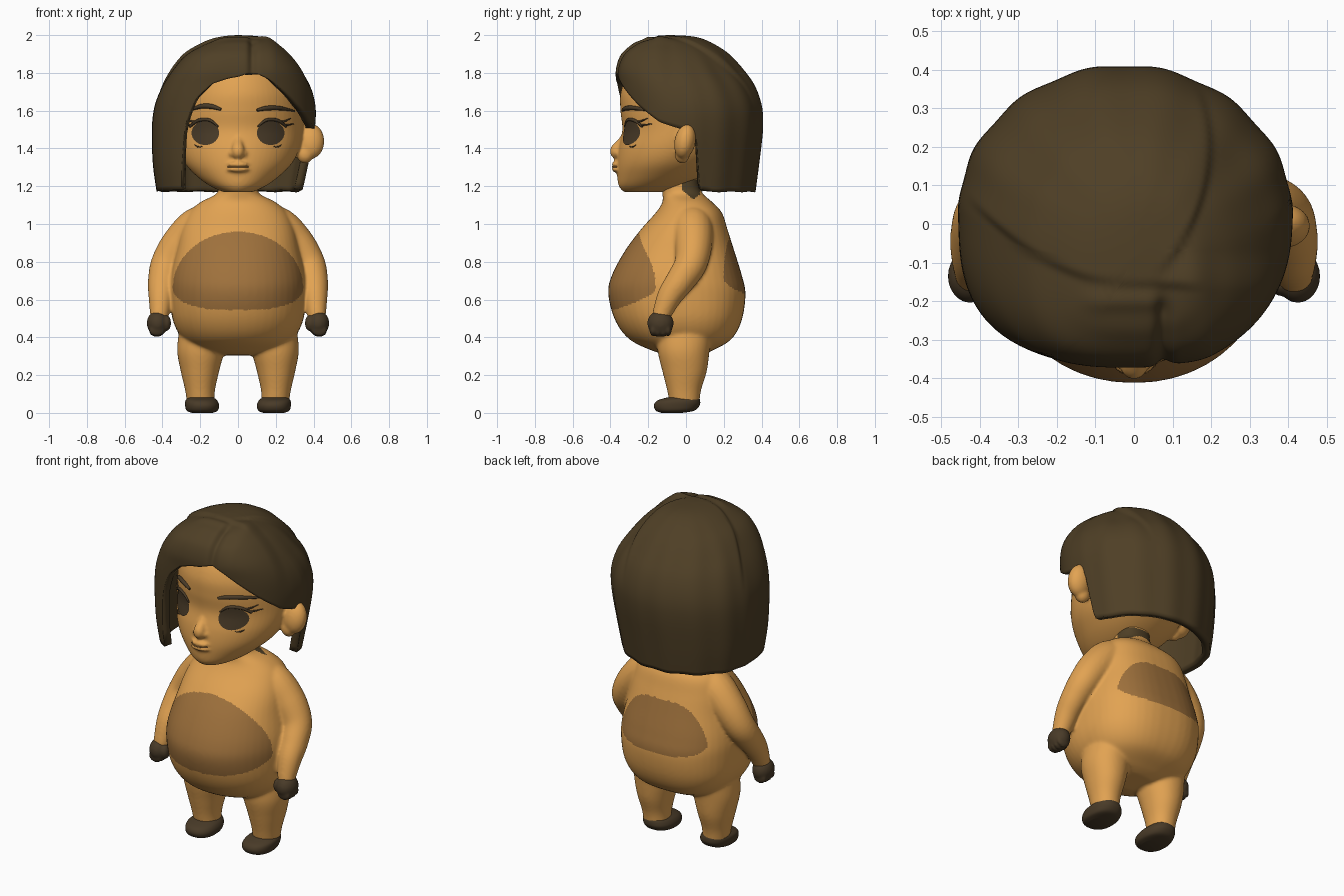
import bpy, bmesh, math
from mathutils import Vector, Matrix
from mathutils.bvhtree import BVHTree

if "Cube" in bpy.data.objects:
    bpy.data.objects.remove(bpy.data.objects["Cube"])


def material(name, rgb):
    m = bpy.data.materials.new(name)
    m.diffuse_color = (*rgb, 1)
    m.use_nodes = True
    m.node_tree.nodes["Principled BSDF"].inputs["Base Color"].default_value = m.diffuse_color
    return m


SKIN = material("warm_skin", (0.76, 0.365, 0.085))
PATCH = material("tan_patch", (0.345, 0.165, 0.045))
HAIR = material("dark_hair", (0.078, 0.050, 0.019))
DARK = material("dark_brown", (0.066, 0.043, 0.021))


def spline(rows, u):
    """Catmull-Rom through the rows, u counted in rows."""
    n = len(rows)
    i = max(0, min(int(u), n - 2))
    f = u - i
    a, b, c, d = (rows[max(i - 1, 0)], rows[i], rows[i + 1], rows[min(i + 2, n - 1)])
    return [q + 0.5 * f * (r - p + f * (2 * p - 5 * q + 4 * r - s + f * (3 * (q - r) + s - p)))
            for p, q, r, s in zip(a, b, c, d)]


def skin_rings(bm, rings, cap=True):
    vs = [[bm.verts.new(p) for p in r] for r in rings]
    n = len(vs[0])
    for a, b in zip(vs, vs[1:]):
        for i in range(n):
            j = (i + 1) % n
            bm.faces.new((a[i], a[j], b[j], b[i]))
    bm.faces.new(vs[-1])
    if cap:
        bm.faces.new(vs[0][::-1])


def oval(row, a, e=2.0):
    z, x0, x1, y0, y1 = row
    c, s = math.cos(a), math.sin(a)
    return Vector(((x0 + x1) / 2 + (x1 - x0) / 2 * math.copysign(abs(c) ** (2 / e), c),
                   (y0 + y1) / 2 + (y1 - y0) / 2 * math.copysign(abs(s) ** (2 / e), s), z))


def loft(bm, rows, side=1, n=48, sub=6, front=2.1, back=2.1):
    """Stack of ovals; each row is z, x min, x max, y min, y max."""
    rows = [r if side > 0 else (r[0], -r[2], -r[1], r[3], r[4]) for r in rows]
    k = (len(rows) - 1) * sub
    skin_rings(bm, [[oval(spline(rows, i / sub), math.tau * j / n, back if j < n / 2 else front)
                     for j in range(n)] for i in range(k + 1)])


def tube(bm, path, n=20, sub=6):
    """Round tube; each path point is x, y, z, radius."""
    pts = [spline(path, i / sub) for i in range((len(path) - 1) * sub + 1)]
    rings = []
    for i, p in enumerate(pts):
        t = Vector(pts[min(i + 1, len(pts) - 1)][:3]) - Vector(pts[max(i - 1, 0)][:3])
        u = t.cross(Vector((0.1, 1, 0))).normalized()
        v = t.cross(u).normalized()
        rings.append([Vector(p[:3]) + max(p[3], 0.001) * (u * math.cos(math.tau * j / n) + v * math.sin(math.tau * j / n))
                      for j in range(n)])
    skin_rings(bm, rings)


def ball(bm, c, r, tilt=0):
    bmesh.ops.create_uvsphere(bm, u_segments=24, v_segments=16, radius=1, matrix=Matrix.Translation(c)
                              @ Matrix.Rotation(tilt, 4, 'X') @ Matrix.Diagonal((*r, 1)))


def finish(bm, name, mats, voxel=0, smooth=4, angle=60):
    bmesh.ops.recalc_face_normals(bm, faces=bm.faces)
    me = bpy.data.meshes.new(name)
    bm.to_mesh(me)
    bm.free()
    ob = bpy.data.objects.new(name, me)
    bpy.context.collection.objects.link(ob)
    if voxel:  # fuse overlapping volumes into one soft surface
        m = ob.modifiers.new("fuse", 'REMESH')
        m.mode, m.voxel_size = 'VOXEL', voxel
        s = ob.modifiers.new("soften", 'SMOOTH')
        s.iterations, s.factor = smooth, 0.5
        bake(ob)
    for m in mats:
        ob.data.materials.append(m)
    bpy.ops.object.select_all(action='DESELECT')
    ob.select_set(True)
    bpy.context.view_layer.objects.active = ob
    bpy.ops.object.shade_smooth_by_angle(angle=math.radians(angle))
    return ob


def bake(ob):
    dg = bpy.context.evaluated_depsgraph_get()
    me = bpy.data.meshes.new_from_object(ob.evaluated_get(dg))
    ob.modifiers.clear()
    ob.data = me


# Body: torso, neck, arms and legs fused
bm = bmesh.new()
loft(bm, [(0.305, -.10, .10, -.09, .08), (.33, -.20, .20, -.18, .14), (.39, -.29, .29, -.30, .24),
          (.49, -.345, .345, -.375, .295), (.63, -.36, .36, -.412, .315), (.73, -.355, .355, -.392, .295),
          (.86, -.325, .325, -.322, .255), (.97, -.30, .30, -.24, .22), (1.06, -.26, .26, -.16, .19),
          (1.115, -.20, .20, -.125, .14), (1.16, -.115, .115, -.125, .09), (1.21, -.10, .10, -.13, .07),
          (1.30, -.095, .095, -.13, .07)], back=2.5)
for s in (1, -1):
    tube(bm, [(s * .10, .04, 1.03, .07), (s * .205, .035, .99, .105), (s * .305, .04, .895, .1),
              (s * .375, .025, .79, .087), (s * .400, -.03, .70, .077), (s * .408, -.085, .62, .067),
              (s * .415, -.125, .53, .052), (s * .42, -.135, .49, .045)])
    loft(bm, [(.04, .125, .268, -.085, .07), (.12, .122, .28, -.10, .08), (.22, .10, .303, -.125, .11),
              (.33, .075, .322, -.15, .125), (.45, .08, .31, -.15, .14)], s)
body = finish(bm, "body", [SKIN, PATCH, HAIR], 0.0085, 12)
for f in body.data.polygons:
    x, y, z = f.center
    p, h = (2, .30) if z > .66 else (3, .115)
    if y < -.15 and abs(x / .345) ** p + ((z - .66) / h) ** 2 < 1:
        f.material_index = 1  # belly patch
    elif y > .2 and abs(x / (.30 - .5 * max(z - .7, 0))) ** 4 + abs((z - .78) / .146) ** 3 < 1:
        f.material_index = 1  # back patch
    elif -.02 < y < .075 and 1.13 + abs(y - .04) * .8 < z < 1.235 and abs(x) < .2:
        f.material_index = 2  # nape hair

# Hands and shoes
for s, side in ((1, "left"), (-1, "right")):
    bm = bmesh.new()
    ball(bm, (s * .425, -.135, .475), (.058, .07, .066))
    ball(bm, (s * .378, -.155, .475), (.024, .032, .042))
    for i in range(4):
        ball(bm, (s * .43, -.175 + .027 * i, .44 - .005 * (i % 3 > 0)), (.042, .018, .034))
    finish(bm, side + "_hand", [DARK], 0.008, 4)
    bm = bmesh.new()
    loft(bm, [(0, .135, .245, -.13, -.02), (.012, .108, .272, -.16, .045), (.04, .10, .28, -.17, .072),
              (.065, .11, .278, -.152, .075), (.082, .13, .262, -.10, .07)], s, front=2.3, back=2.3)
    finish(bm, side + "_shoe", [DARK])

# Head: skull, nose, lips and ears fused
bm = bmesh.new()
loft(bm, [(1.17, -.08, .08, -.33, -.12), (1.20, -.145, .145, -.355, -.02), (1.25, -.215, .215, -.364, .08),
          (1.32, -.28, .285, -.366, .17), (1.40, -.315, .325, -.358, .24), (1.50, -.33, .345, -.337, .30),
          (1.60, -.33, .345, -.347, .32), (1.70, -.31, .33, -.345, .32), (1.80, -.26, .28, -.30, .28),
          (1.88, -.17, .18, -.2, .2), (1.91, -.05, .05, -.06, .06)], n=64, front=1.9)
tube(bm, [(0, -.30, 1.50, .02), (0, -.335, 1.44, .024), (0, -.37, 1.385, .034), (0, -.35, 1.35, .02)])
for x, r in ((.028, .02), (-.028, .02)):
    ball(bm, (x, -.36, 1.372), (r, r, .018))
for z in (1.317, 1.288):
    ball(bm, (0, -.362, z), (.058, .033, .014))
for s, c in ((1, .385), (-1, .33)):
    ball(bm, (s * c, -.005, 1.438), (.072, .056, .094), -.2)
    ball(bm, (s * (c - .03), -.02, 1.37), (.045, .04, .05))
head = finish(bm, "head", [SKIN], 0.009, 4)
tree = BVHTree.FromPolygons([v.co for v in head.data.vertices], [p.vertices for p in head.data.polygons])


def on_face(x, z, off):
    hit = tree.ray_cast(Vector((x, -1, z)), Vector((0, 1, 0)))[0]
    return (x, (hit.y if hit else -.2) - off, z)


# Eyes, lashes and brows laid on the face
BROWS = {1: [(.10, 1.602, .007), (.15, 1.613, .012), (.22, 1.613, .011), (.30, 1.598, .004)],
         -1: [(.09, 1.606, .007), (.14, 1.622, .013), (.20, 1.622, .012), (.255, 1.600, .004)]}
for s, side in ((1, "left"), (-1, "right")):
    bm = bmesh.new()
    skin_rings(bm, [[on_face(s * .173 + s * .073 * k * math.cos(math.tau * j / 32),
                             1.482 + .064 * k * math.sin(math.tau * j / 32), .006) for j in range(32)]
                    for k in (1, .75, .5, .25, .02)], False)
    finish(bm, side + "_eye", [DARK])
    strokes = {
        "brow": [BROWS[s]],
        "lashes": [[(.105, 1.515, .004), (.15, 1.55, .008), (.21, 1.548, .009), (.255, 1.515, .006)],
                   [(.225, 1.54, .006), (.25, 1.545, .005), (.28, 1.56, .002)],
                   [(.24, 1.525, .006), (.265, 1.525, .005), (.295, 1.53, .002)]],
        "lower_lashes": [[(.19, 1.41, .002), (.21, 1.408, .004), (.23, 1.418, .002)]]}
    for name, lines in strokes.items():
        bm = bmesh.new()
        for line in lines:
            tube(bm, [(*on_face(s * x, z, .004), r) for x, z, r in line], 8)
        finish(bm, side + "_" + name, [DARK])

# Mouth line
bm = bmesh.new()
tube(bm, [(*on_face(x, 1.303, 0), .004) for x in (-.055, -.02, .02, .055)], 8)
finish(bm, "mouth_line", [PATCH])

# Hair: bob shell whose lower edge follows the hairline around the head
ROWS = [(1.17, -.43, .345, -.315, .37), (1.32, -.45, .375, -.335, .39), (1.5, -.455, .405, -.35, .41),
        (1.62, -.442, .41, -.36, .405), (1.73, -.408, .39, -.374, .368), (1.82, -.358, .345, -.382, .305),
        (1.9, -.29, .28, -.358, .23), (1.95, -.21, .22, -.31, .155), (1.98, -.14, .16, -.26, .09),
        (1.995, -.07, .08, -.18, .02), (2.0, -.005, .005, -.09, -.08)]
EDGE = [(0, 1.49), (4, 1.46), (8, 1.18), (20, 1.17), (150, 1.17), (237, 1.18), (240, 1.35), (242, 1.52),
        (248, 1.66), (258, 1.745), (270, 1.785), (281, 1.82), (291, 1.775), (300, 1.725), (318, 1.63),
        (338, 1.54), (360, 1.49)]


def edge_u(deg):
    for (a, p), (b, q) in zip(EDGE, EDGE[1:]):
        if a <= deg <= b:
            z = p + (q - p) * (deg - a) / (b - a)
            break
    lo, hi = 0, len(ROWS) - 1
    for _ in range(24):
        mid = (lo + hi) / 2
        lo, hi = (mid, hi) if spline(ROWS, mid)[0] < z else (lo, mid)
    return lo


def step(v, w=.03):
    t = max(0, min(1, v / w + .5))
    return t * t * (3 - 2 * t)


def hair_point(deg, u):
    e = 1.95 if deg < 90 else 2.0 if deg < 180 else 2.9 if deg < 270 else 2.4
    p = oval(spline(ROWS, u), math.radians(deg), e)
    top = step(p.z - 1.72, .25)
    # overlapping locks: front sweep, right lock and centre parting
    d = -.014 * step(-.16 + 1.2 * min(p.x, 0) ** 2 - p.y, .04) * step(.15 - p.x, .1)
    d -= .014 * step(p.x - .2 + 1.2 * (p.y - .2) ** 2) * step(p.y + .12, .1)
    d -= .022 * math.exp(-((p.x - .08) / .022) ** 2) * step(-.2 - p.y, .1)
    d += .014 * math.exp(-(((p.x - .15) / .05) ** 2 + ((p.y + .12) / .08) ** 2))
    d += .012 * math.exp(-((p.y + .20) / .03) ** 2) * step(.1 - abs(p.x + .02), .1)
    wave = .003 * math.cos(math.radians(deg) * 14) * step(p.y - .05, .2) * step(1.9 - p.z, .3)
    return p + (p - Vector((0, 0, 1.5))).normalized() * (d * top + wave)


N, M = 240, 48
bm = bmesh.new()
starts = [edge_u(360 * j / N) for j in range(N)]
skin_rings(bm, [[hair_point(360 * j / N, starts[j] + (len(ROWS) - 1 - starts[j]) * i / M) for j in range(N)]
                for i in range(M + 1)], False)
hair = finish(bm, "hair", [HAIR], angle=50)
m = hair.modifiers.new("thickness", 'SOLIDIFY')
m.thickness, m.offset = 0.045, -1
bake(hair)
